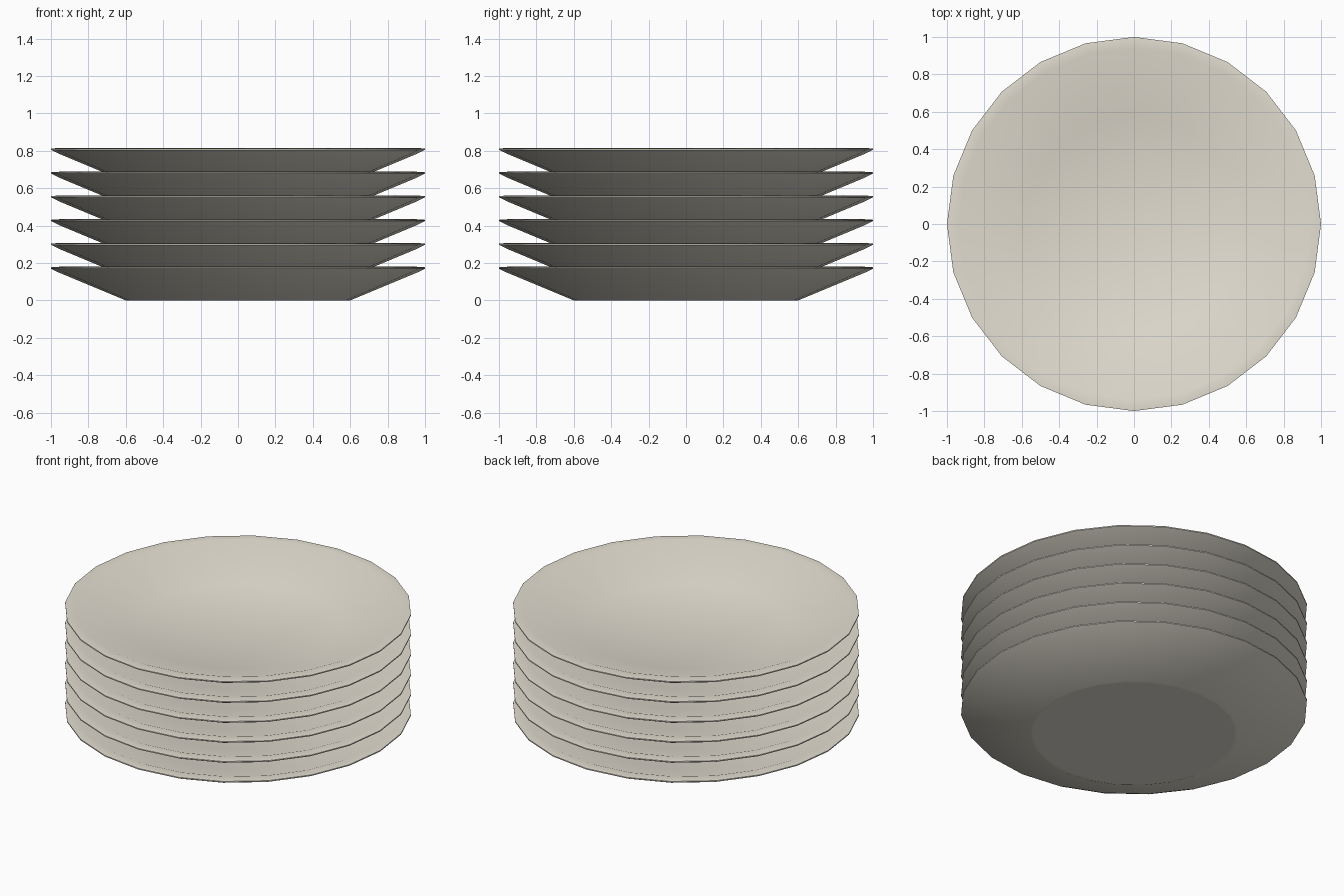
import bpy, bmesh, math

if "Cube" in bpy.data.objects:
    bpy.data.objects.remove(bpy.data.objects["Cube"])

SIDES = 24
COUNT = 6
STEP = 0.127

# one cream glaze for all plates
cream = bpy.data.materials.new("cream_glaze")
cream.diffuse_color = (0.775, 0.737, 0.645, 1.0)
cream.use_nodes = True
cream.node_tree.nodes["Principled BSDF"].inputs["Base Color"].default_value = cream.diffuse_color

# plate cross-section: (radius, height) from underside foot, over the rim, to the inner well
PROFILE = [(0.58, 0.0), (0.60, 0.0), (0.96, 0.15), (1.0, 0.17), (1.0, 0.177), (0.94, 0.181), (0.58, 0.06)]


def plate_mesh():
    bm = bmesh.new()
    rings = []
    for r, z in PROFILE:
        rings.append([bm.verts.new((r * math.cos(2 * math.pi * i / SIDES),
                                    r * math.sin(2 * math.pi * i / SIDES), z))
                      for i in range(SIDES)])
    # walls and rim
    for a, b in zip(rings, rings[1:]):
        for i in range(SIDES):
            j = (i + 1) % SIDES
            bm.faces.new((a[i], a[j], b[j], b[i]))
    # underside and well floor, as fans
    for ring in (rings[0], rings[-1]):
        centre = bm.verts.new((0, 0, ring[0].co.z))
        for i in range(SIDES):
            bm.faces.new((ring[i], ring[(i + 1) % SIDES], centre))
    bmesh.ops.recalc_face_normals(bm, faces=bm.faces)
    # smooth everywhere except the thin outer rim edge
    for f in bm.faces:
        f.smooth = True
    for e in bm.edges:
        if e.calc_face_angle(0) > math.radians(40):
            e.smooth = False
    me = bpy.data.meshes.new("plate")
    bm.to_mesh(me)
    bm.free()
    me.materials.append(cream)
    return me


# stack of plates
mesh = plate_mesh()
for n in range(COUNT):
    plate = bpy.data.objects.new(f"plate_{n + 1}", mesh)
    plate.location.z = n * STEP
    bpy.context.collection.objects.link(plate)
